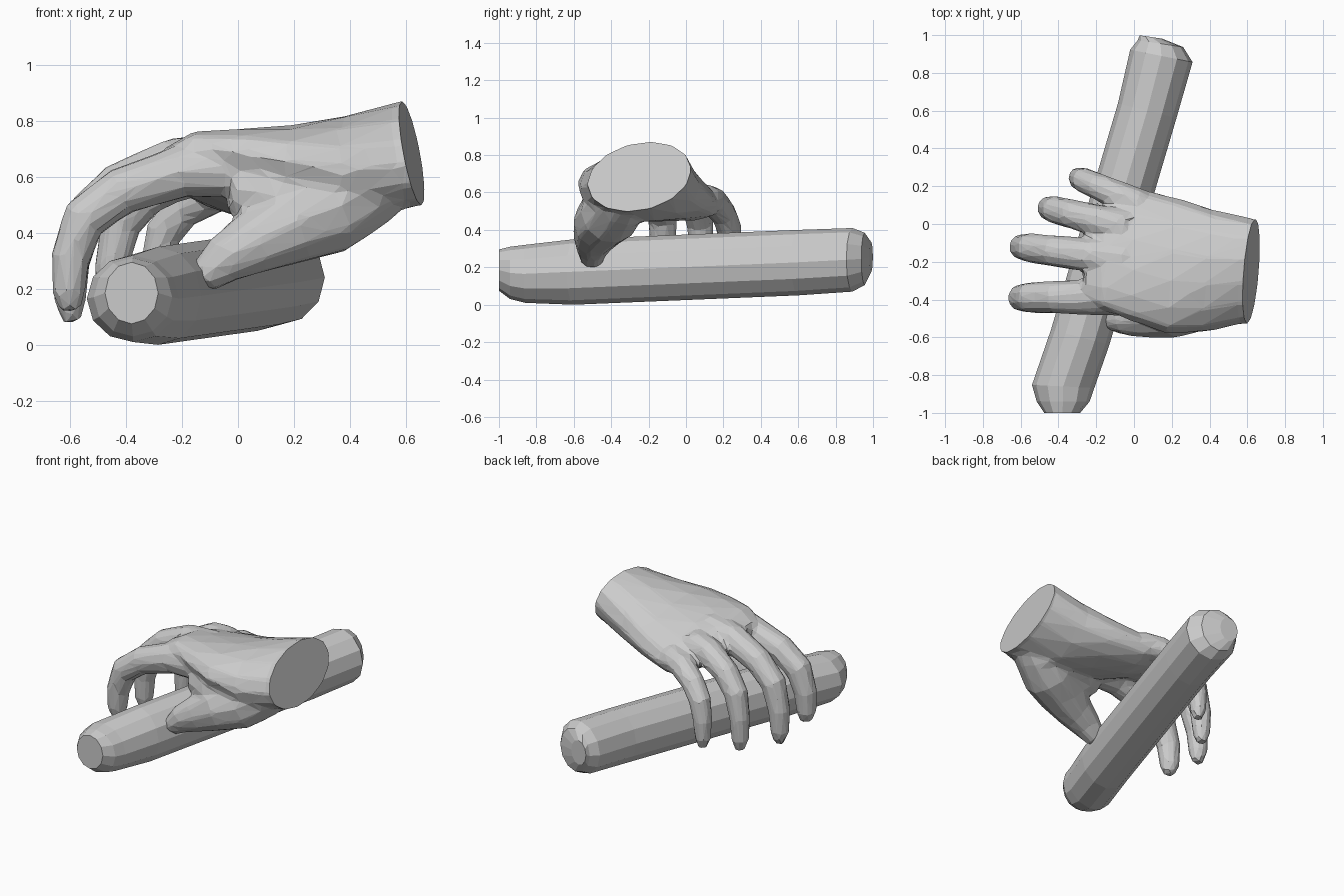
import bpy, bmesh
from math import sin, cos, pi
from mathutils import Vector as V

if "Cube" in bpy.data.objects:
    bpy.data.objects.remove(bpy.data.objects["Cube"])


def loft(bm, rings, n):
    """Skin a list of (centre, u, v) elliptical rings and cap both ends."""
    loops = [[bm.verts.new(V(c) + V(u) * cos(2 * pi * i / n) + V(v) * sin(2 * pi * i / n))
              for i in range(n)] for c, u, v in rings]
    faces = [bm.faces.new(loops[0]), bm.faces.new(loops[-1])]
    for a, b in zip(loops, loops[1:]):
        for i in range(n):
            j = (i + 1) % n
            faces.append(bm.faces.new((a[i], a[j], b[j], b[i])))
    bmesh.ops.recalc_face_normals(bm, faces=faces)


def tube(bm, pts, radii):
    """Round tube along points, with rings square to the path."""
    rings = []
    for i, (p, r) in enumerate(zip(pts, radii)):
        t = (pts[min(i + 1, len(pts) - 1)] - pts[max(i - 1, 0)]).normalized()
        u = (V((0, 1, 0)) - t * t.y).normalized()
        rings.append((p, u * r, t.cross(u) * r))
    loft(bm, rings, 10)


def make_object(bm, name):
    me = bpy.data.meshes.new(name)
    bm.to_mesh(me)
    bm.free()
    ob = bpy.data.objects.new(name, me)
    bpy.context.collection.objects.link(ob)
    return ob


# Bar: shaft stations evenly blended between the two ends, then rounded caps
def bar_ring(x, y, z, w, h, skew):
    return (x, y, z), (w, w * skew, 0), (0, 0, h)


rings = [bar_ring(-.38, -1, .185, .095, .11, 0), bar_ring(-.375, -.94, .17, .14, .14, 0),
         bar_ring(-.375, -.86, .165, .165, .155, -.05)]
for i in range(5):
    t = i / 4
    rings.append(bar_ring(-.285 + .355 * t, -.6 + 1.2 * t, .175 + .05 * t, .155, .175, -.25))
rings += [bar_ring(.145, .89, .24, .165, .17, -.2), bar_ring(.14, .955, .245, .12, .14, -.15),
          bar_ring(.09, .99, .255, .06, .08, -.15)]
bm = bmesh.new()
loft(bm, rings, 12)
make_object(bm, "bar")

# Palm and wrist, running past the wrist cut: x, y, z, half width, half height, tilt, lean
bm = bmesh.new()
palm = [(.74, -.25, .71, .275, .185, .05, .04), (.6, -.25, .68, .28, .182, .04, .04),
        (.4, -.25, .63, .325, .19, .01, .02), (.2, -.22, .615, .36, .165, -.04, 0),
        (0, -.16, .61, .35, .14, -.08, 0), (-.14, -.15, .63, .3, .105, -.08, 0),
        (-.25, -.2, .63, .2, .065, -.03, 0)]
loft(bm, [((x, y, z), (.03, w, tilt), (-lean, 0, h)) for x, y, z, w, h, tilt, lean in palm], 14)

# Four fingers share one curl: share of reach, share of drop, thickness
curl = [(0, 0, 1.2), (.33, .02, 1.1), (.69, .16, 1), (.91, .35, .95),
        (.99, .63, .82), (1, .87, .7), (.99, 1, .4)]
# knuckle, tip, radius for index, middle, ring, little
fingers = [((0, -.385, .63), (-.605, -.39, .12), .088), ((-.05, -.19, .66), (-.6, -.12, .08), .084),
           ((-.05, -.02, .625), (-.455, .085, .075), .079), ((.03, .1, .56), (-.295, .245, .11), .072)]
for a, b, r in fingers:
    tube(bm, [V((a[0] + (b[0] - a[0]) * s, a[1] + (b[1] - a[1]) * s, a[2] + (b[2] - a[2]) * d))
              for s, d, _ in curl], [r * k for _, _, k in curl])

# Thumb and the fleshy pad that ties it to the palm
tube(bm, [V((.62, -.3, .64)), V((.46, -.35, .56)), V((.32, -.41, .48)), V((.18, -.46, .43)),
          V((.05, -.49, .36)), V((-.05, -.5, .305)), V((-.12, -.5, .24)), V((-.13, -.49, .205))],
     [.1, .15, .165, .15, .115, .09, .065, .03])
tube(bm, [V((.45, -.33, .61)), V((.1, -.415, .53)), V((-.02, -.42, .56))], [.2, .15, .09])
hand = make_object(bm, "hand")

# Fuse the hand into one skin, soften the webs, reduce to low-poly facets
m = hand.modifiers.new("fuse", 'REMESH')
m.mode = 'VOXEL'
m.voxel_size = .016
m = hand.modifiers.new("soften", 'SMOOTH')
m.factor, m.iterations = .5, 7
m = hand.modifiers.new("facet", 'DECIMATE')
m.ratio = .05
dg = bpy.context.evaluated_depsgraph_get()
me = bpy.data.meshes.new_from_object(hand.evaluated_get(dg))
hand.modifiers.clear()
hand.data = me

# Flat wrist cut
bm = bmesh.new()
bm.from_mesh(me)
bmesh.ops.bisect_plane(bm, geom=bm.verts[:] + bm.edges[:] + bm.faces[:],
                       plane_co=(.62, -.25, .685), plane_no=(1, -.11, .22), clear_outer=True)
bmesh.ops.holes_fill(bm, edges=[e for e in bm.edges if e.is_boundary])
bmesh.ops.recalc_face_normals(bm, faces=bm.faces)
for f in bm.faces:
    f.smooth = False
bm.to_mesh(me)
bm.free()
